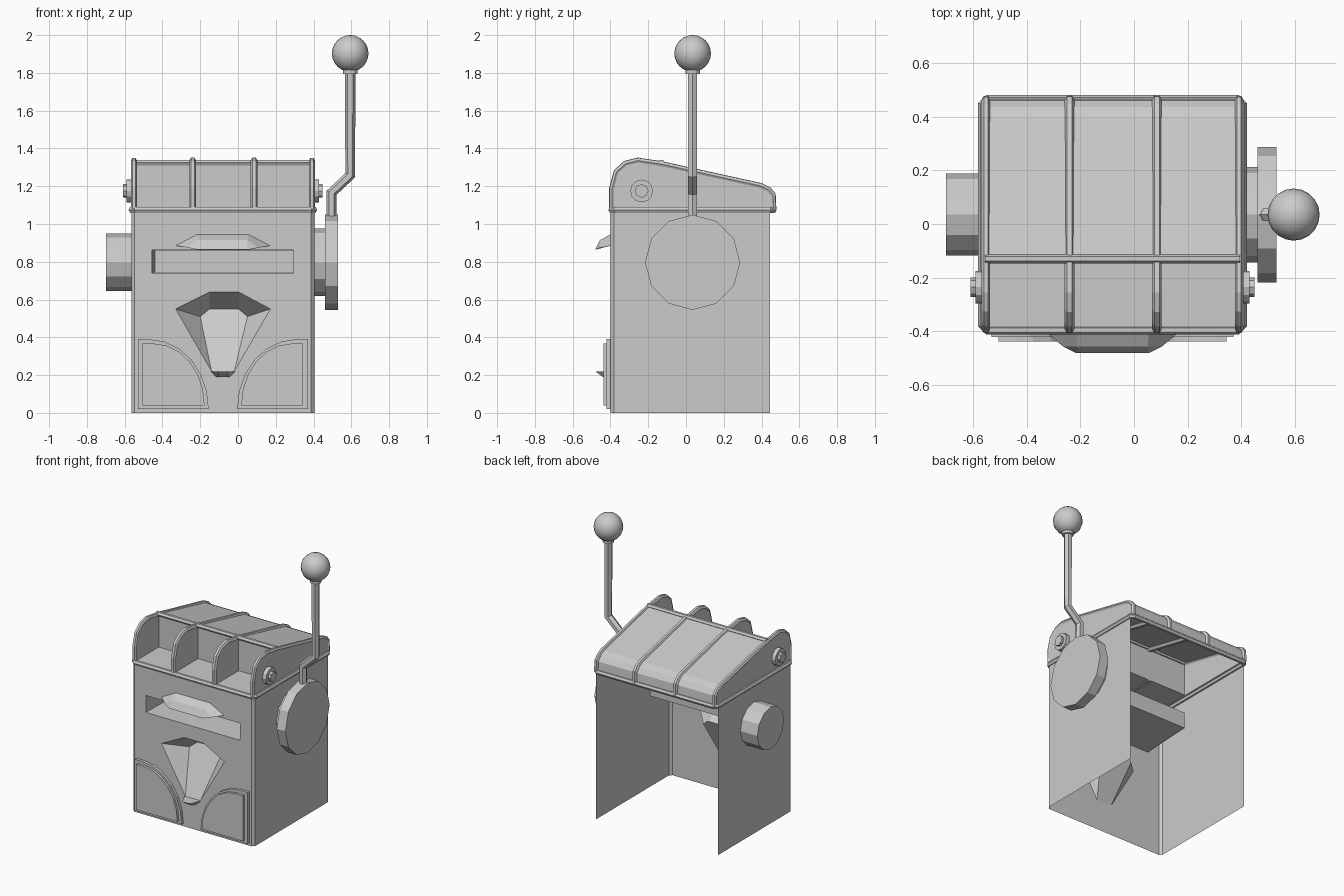
import bpy, bmesh
from math import sin, cos, pi, radians

if "Cube" in bpy.data.objects:
    bpy.data.objects.remove(bpy.data.objects["Cube"])

CX = -0.08            # mirror plane of the cabinet
PY, PZ = 0.035, 0.797  # lever pivot


def mesh(name, verts, faces, smooth=False):
    me = bpy.data.meshes.new(name)
    me.from_pydata(verts, [], faces)
    bm = bmesh.new()
    bm.from_mesh(me)
    bmesh.ops.recalc_face_normals(bm, faces=bm.faces)
    bm.to_mesh(me)
    bm.free()
    ob = bpy.data.objects.new(name, me)
    bpy.context.collection.objects.link(ob)
    return ob


def prism_x(name, pts, x0, x1):
    """Solid from a (y, z) outline, running along x."""
    n = len(pts)
    v = [(x, y, z) for x in (x0, x1) for y, z in pts]
    f = [(i, (i + 1) % n, n + (i + 1) % n, n + i) for i in range(n)]
    return mesh(name, v, f + [tuple(range(n)), tuple(range(n, 2 * n))])


def prism_y(name, pts, y0, y1):
    """Solid from an (x, z) outline, running along y."""
    ob = prism_x(name, pts, y0, y1)
    for v in ob.data.vertices:
        a, b, c = v.co
        v.co = (b, a, c)
    ob.data.flip_normals()
    return ob


def sheet_x(name, pts, x0, x1):
    n = len(pts)
    v = [(x, y, z) for x in (x0, x1) for y, z in pts]
    return mesh(name, v, [(i, i + 1, n + i + 1, n + i) for i in range(n - 1)])


def disc_x(name, x0, x1, y, z, r, n=12):
    return prism_x(name, [(y + r * cos(2 * pi * i / n), z + r * sin(2 * pi * i / n))
                          for i in range(n)], x0, x1)


def tube(name, pts, r, cyclic=False, res=1):
    cu = bpy.data.curves.new(name, 'CURVE')
    cu.dimensions = '3D'
    cu.bevel_depth, cu.bevel_resolution, cu.use_fill_caps = r, res, True
    s = cu.splines.new('POLY')
    s.points.add(len(pts) - 1)
    for p, c in zip(s.points, pts):
        p.co = (*c, 1)
    s.use_cyclic_u = cyclic
    s.use_smooth = False
    ob = bpy.data.objects.new(name, cu)
    bpy.context.collection.objects.link(ob)
    return ob


# Cabinet walls: open at the back and below, chamfered front corners
X0, X1, YF, YB, TOP, C = -0.565, 0.405, -0.40, 0.445, 1.075, 0.018
for name, x, s in (("left_wall", X0, 1), ("right_wall", X1, -1)):
    path = [(x, YB), (x, YF + C), (x + s * C, YF)]
    mesh(name, [(a, b, z) for z in (0, TOP) for a, b in path],
         [(0, 1, 4, 3), (1, 2, 5, 4)])

# Front wall with the slot and chute openings cut out
slot = [(-0.455, 0.74), (0.295, 0.74), (0.295, 0.862), (-0.455, 0.862)]
gem = [(-0.33, 0.55), (-0.15, 0.64), (0.003, 0.64), (0.172, 0.55), (-0.02, 0.22), (-0.14, 0.22)]
wall = [(X0 + C, 0), (X1 - C, 0), (X1 - C, TOP), (X0 + C, TOP)]
bm = bmesh.new()
for loop in (wall, slot, gem):
    vs = [bm.verts.new((x, YF, z)) for x, z in loop]
    for i in range(len(vs)):
        bm.edges.new((vs[i - 1], vs[i]))
bmesh.ops.triangle_fill(bm, edges=bm.edges[:], use_beauty=True, normal=(0, -1, 0))
me = bpy.data.meshes.new("front_wall")
bm.to_mesh(me)
bm.free()
bpy.context.collection.objects.link(bpy.data.objects.new("front_wall", me))

# Slot recess
inner = [(-0.44, 0.745), (0.295, 0.745), (0.295, 0.86), (-0.44, 0.86)]
mesh("slot_recess", [(x, YF, z) for x, z in slot] + [(x, -0.01, z) for x, z in inner],
     [(i, (i + 1) % 4, 4 + (i + 1) % 4, 4 + i) for i in range(4)] + [(4, 5, 6, 7)])

# Faceted chute recess sloping to its lip
deep = [(-0.20, -0.268, 0.51), (-0.15, -0.25, 0.55), (0.003, -0.25, 0.55), (0.05, -0.268, 0.51)]
mesh("chute_recess", [(x, YF, z) for x, z in gem] + deep,
     [(0, 1, 7, 6), (1, 2, 8, 7), (2, 3, 9, 8), (3, 4, 9), (5, 0, 6), (4, 5, 6, 7, 8, 9)])
lip_top = [(-0.145, YF), (-0.11, -0.48), (-0.05, -0.48), (-0.015, YF)]
lip_low = [(-0.115, YF), (-0.1, -0.44), (-0.06, -0.44), (-0.045, YF)]
mesh("chute_lip", [(x, y, 0.22) for x, y in lip_top] + [(x, y, 0.19) for x, y in lip_low],
     [(0, 1, 2, 3), (4, 5, 6, 7), (0, 1, 5, 4), (1, 2, 6, 5), (2, 3, 7, 6)])

# Hood over the slot
hood = []
for w, v, y, z, zs in ((0.135, 0.25, YF, 0.945, 0.885), (0.132, 0.185, -0.455, 0.915, 0.875),
                       (0.128, 0.135, -0.48, 0.866, 0.864)):
    hood += [(CX - v, y, zs), (CX - w, y, z), (CX + w, y, z), (CX + v, y, zs)]
mesh("slot_hood", hood, [(r + i, r + i + 1, r + i + 5, r + i + 4) for r in (0, 4) for i in range(3)]
     + [(8, 9, 10, 11), (0, 4, 8, 11, 7, 3)])

# Quarter-round corner panels, two layers each
for s, side in ((-1, "left"), (1, "right")):
    for name, o, i, zb, zt, y in (("base", 0.45, 0.075, 0.02, 0.39, -0.42),
                                  ("face", 0.425, 0.097, 0.04, 0.367, -0.438)):
        w = o - i - 0.06
        arc = [(i + w - w * cos(a), zb + (zt - zb) * sin(a)) for a in
               [radians(15 * k) for k in range(7)]]
        prism_y(f"{side}_panel_{name}", [(CX + s * x, z) for x, z in arc + [(o, zt), (o, zb)]],
                y, YF)

# Lid shell: compartment floor, upright wall, sloped roof
sheet_x("lid_shell", [(-0.40, 1.085), (-0.13, 1.085), (-0.13, 1.325), (0.395, 1.205),
                      (0.435, 1.185), (0.46, 1.15), (0.465, 1.08)], X0 + 0.01, X1 - 0.01)

# Lid ribs: thin plates edged by a tube
prof = [(-0.392, 1.08), (-0.391, 1.19), (-0.368, 1.277), (-0.32, 1.32), (-0.255, 1.336),
        (-0.13, 1.317), (0.395, 1.202), (0.437, 1.182), (0.46, 1.155), (0.463, 1.08)]
for i, x in enumerate((-0.24, 0.085)):
    tube(f"middle_rib_{i}", [(x, y, z) for y, z in prof], 0.018)
    prism_x(f"middle_fin_{i}", prof[:6] + [(-0.13, 1.08)], x - 0.012, x + 0.012)
for side, x in (("left", X0 + 0.014), ("right", X1 - 0.014)):
    tube(f"{side}_end_rib", [(x, y, z) for y, z in prof], 0.016)
    prism_x(f"{side}_end_plate", prof, x - 0.01, x + 0.01)
tube("ridge_rib", [(X0 + 0.01, -0.13, 1.325), (X1 - 0.01, -0.13, 1.325)], 0.017)

# Rim between lid and cabinet
a, b, c, d, k = X0 + 0.002, X1 - 0.002, -0.395, 0.463, 0.02
tube("lid_rim", [(x, y, 1.075) for x, y in ((a + k, c), (b - k, c), (b, c + k), (b, d - k),
     (b - k, d), (a + k, d), (a, d - k), (a, c + k))], 0.018, True)

# Lid hinge bolts
for side, x, s in (("left", X0, -1), ("right", X1, 1)):
    disc_x(f"{side}_bolt_washer", x - s * 0.01, x + s * 0.025, -0.235, 1.175, 0.06)
    disc_x(f"{side}_bolt_head", x, x + s * 0.043, -0.235, 1.175, 0.036, 8)

# Side drums
disc_x("left_drum", -0.70, X0, PY, PZ, 0.152)
disc_x("lever_hub", X1, 0.46, PY, PZ, 0.178)
disc_x("lever_disc", 0.46, 0.53, PY, PZ, 0.252)

# Lever
tube("lever_rod", [(0.495, PY, 1.03), (0.495, PY, 1.165), (0.594, PY, 1.258), (0.594, PY, 1.84)], 0.028)
bpy.ops.mesh.primitive_cylinder_add(vertices=12, radius=0.038, depth=0.03, location=(0.594, PY, 1.81))
bpy.context.object.name = "lever_collar"
bpy.ops.mesh.primitive_uv_sphere_add(segments=20, ring_count=12, radius=0.097, location=(0.594, PY, 1.903))
bpy.context.object.name = "lever_ball"
bpy.ops.object.shade_smooth()
